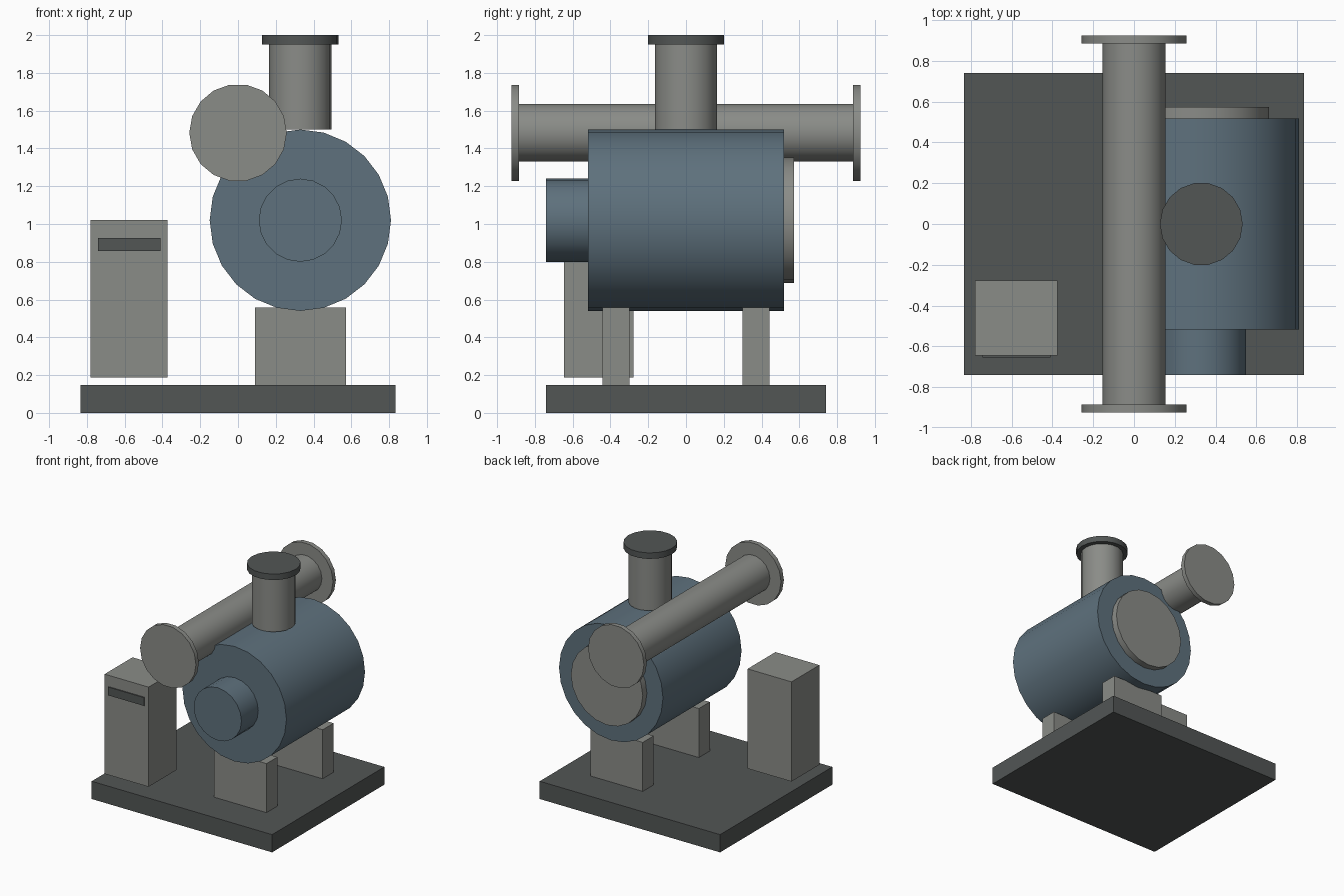
import bpy
import math

if "Cube" in bpy.data.objects:
    bpy.data.objects.remove(bpy.data.objects["Cube"])


def material(name, color):
    m = bpy.data.materials.new(name)
    m.diffuse_color = (*color, 1.0)
    m.use_nodes = True
    m.node_tree.nodes["Principled BSDF"].inputs["Base Color"].default_value = m.diffuse_color
    return m


DARK = material("dark_grey", (0.085, 0.093, 0.091))
GREY = material("mid_grey", (0.255, 0.262, 0.245))
BLUE = material("steel_blue", (0.112, 0.165, 0.205))


def box(name, mat, x, y, z):
    """Box from (min, max) ranges on each axis."""
    centre = [(r[0] + r[1]) / 2 for r in (x, y, z)]
    bpy.ops.mesh.primitive_cube_add(size=1, location=centre)
    o = bpy.context.object
    o.name = name
    o.scale = [r[1] - r[0] for r in (x, y, z)]
    bpy.ops.object.transform_apply(location=False, rotation=False, scale=True)
    o.data.materials.append(mat)
    return o


def cylinder(name, mat, axis, a, b, radius, span, sides):
    """Cylinder along 'y' (centre a=x, b=z) or 'z' (centre a=x, b=y)."""
    mid = (span[0] + span[1]) / 2
    loc = (a, mid, b) if axis == 'y' else (a, b, mid)
    rot = (math.pi / 2, 0, 0) if axis == 'y' else (0, 0, 0)
    # primitive starts at a vertex on +y; a quarter turn puts it on +x
    bpy.ops.mesh.primitive_cylinder_add(vertices=sides, radius=radius,
                                        depth=span[1] - span[0])
    o = bpy.context.object
    o.name = name
    o.rotation_euler = (0, 0, math.pi / 2)
    bpy.ops.object.transform_apply(location=False, rotation=True, scale=False)
    o.rotation_euler = rot
    o.location = loc
    o.data.materials.append(mat)
    bpy.ops.object.shade_smooth_by_angle(angle=math.radians(35))
    return o


# Base slab and drum supports
box("base_slab", DARK, (-0.833, 0.833), (-0.74, 0.74), (0, 0.148))
for name, y in (("front_support", -0.37), ("back_support", 0.37)):
    box(name, GREY, (0.09, 0.573), (y - 0.072, y + 0.072), (0.148, 0.557))

# Drum with front motor and rear cover
DX, DZ = 0.33, 1.02
cylinder("drum", BLUE, 'y', DX, DZ, 0.48, (-0.518, 0.518), 24)
cylinder("front_motor", BLUE, 'y', DX, DZ, 0.22, (-0.74, -0.518), 20)
cylinder("rear_cover", GREY, 'y', DX, DZ, 0.332, (0.518, 0.573), 20)

# Vertical outlet and its flange
cylinder("outlet_pipe", GREY, 'z', DX, 0, 0.166, (1.50, 1.95), 18)
cylinder("outlet_flange", DARK, 'z', DX, 0, 0.203, (1.95, 2.0), 18)

# Long horizontal pipe with a flange at each end
PZ = 1.483
cylinder("cross_pipe", GREY, 'y', 0, PZ, 0.155, (-0.885, 0.885), 18)
cylinder("cross_pipe_front_flange", GREY, 'y', 0, PZ, 0.258, (-0.923, -0.885), 18)
cylinder("cross_pipe_back_flange", GREY, 'y', 0, PZ, 0.258, (0.885, 0.923), 18)

# Control cabinet, raised slightly above the slab, with display plate
box("control_cabinet", GREY, (-0.78, -0.374), (-0.645, -0.278), (0.188, 1.02))
box("cabinet_display", DARK, (-0.742, -0.41), (-0.654, -0.645), (0.857, 0.926))
